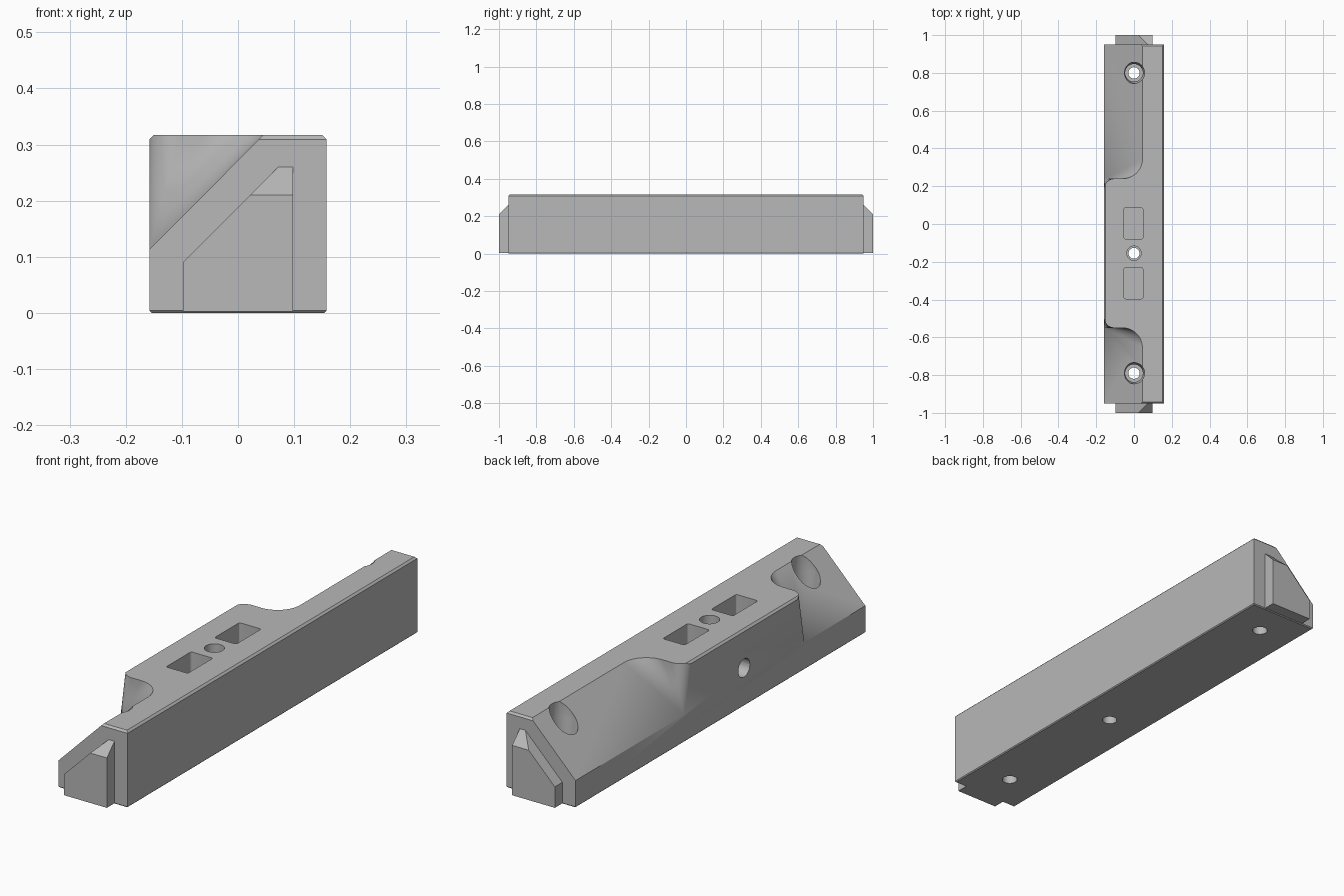
import bpy, bmesh, math
from mathutils import Vector

cube = bpy.data.objects.get("Cube")
if cube:
    bpy.data.objects.remove(cube, do_unlink=True)

HALF_W, HALF_L, TOP = 0.158, 0.95, 0.317
MID_Y = -0.155          # centre of the raised block
SLOPE_Z = 0.113         # lower edge of the 45 degree slope

grey = bpy.data.materials.new("plain_grey")
grey.use_nodes = True
grey.diffuse_color = (0.48, 0.48, 0.48, 1)
grey.node_tree.nodes["Principled BSDF"].inputs["Base Color"].default_value = (0.48, 0.48, 0.48, 1)


def make_object(name, bm):
    bmesh.ops.recalc_face_normals(bm, faces=bm.faces)
    mesh = bpy.data.meshes.new(name)
    bm.to_mesh(mesh)
    bm.free()
    mesh.materials.append(grey)
    obj = bpy.data.objects.new(name, mesh)
    bpy.context.collection.objects.link(obj)
    return obj


def box(lo, hi):
    bm = bmesh.new()
    bmesh.ops.create_cube(bm, size=1)
    for v in bm.verts:
        v.co = [a + (c + 0.5) * (b - a) for a, b, c in zip(lo, hi, v.co)]
    return bm


def bevel_edges(bm, rule, width, segments=1):
    edges = [e for e in bm.edges if rule(e.verts[0].co, e.verts[1].co)]
    bmesh.ops.bevel(bm, geom=edges, offset=width, segments=segments, profile=0.5, affect='EDGES')


def lathe(profile, centre, steps=40):
    """Closed round cutter from (radius, height) pairs."""
    bm = bmesh.new()
    rings = []
    for r, z in profile:
        rings.append([bm.verts.new((centre[0] + r * math.cos(math.tau * i / steps),
                                    centre[1] + r * math.sin(math.tau * i / steps), z))
                      for i in range(steps)])
    for a, b in zip(rings, rings[1:]):
        for i in range(steps):
            j = (i + 1) % steps
            bm.faces.new((a[i], a[j], b[j], b[i]))
    bm.faces.new(rings[0])
    bm.faces.new(rings[-1])
    return bm


def slope_cutter(flip):
    """Removes the sloped shoulder, ending in a fan from one low point to an S curve."""
    apex = Vector((-HALF_W, 0.24, SLOPE_Z))
    n, r1, r2 = 14, 0.055, 0.105
    turns = [math.pi / 2 * i / n for i in range(n + 1)]
    curve = [(-HALF_W + r1 - r1 * math.cos(t), 0.24 - r1 + r1 * math.sin(t)) for t in turns]
    curve += [(-0.06 + r2 * math.sin(t), 0.24 + r2 - r2 * math.cos(t)) for t in turns]
    rim = [apex + 1.3 * (Vector((x, y, TOP)) - apex) for x, y in curve]
    top_z = rim[0].z
    end_top = Vector((rim[-1].x, 1.2, top_z))
    end_low = Vector((-HALF_W, 1.2, SLOPE_Z))
    out = -0.3
    bm = bmesh.new()

    def vert(p):
        y = 2 * MID_Y - p[1] if flip else p[1]
        return bm.verts.new((p[0], y, p[2]))

    a, et, el = vert(apex), vert(end_top), vert(end_low)
    c = [vert(p) for p in rim]
    a2, c2 = vert((out, apex.y, SLOPE_Z)), vert((out, rim[0].y, top_z))
    el2, et2 = vert((out, 1.2, SLOPE_Z)), vert((out, 1.2, top_z))
    for p, q in zip(c, c[1:]):
        bm.faces.new((a, p, q))
    for face in ((a, c[-1], et, el), (el2, el, et, et2), (a2, a, el, el2),
                 (a2, el2, et2, c2), (a, a2, c2, c[0]), [c2] + c + [et, et2]):
        bm.faces.new(face)
    return bm


def cut(target, bm):
    cutter = make_object("cutter", bm)
    cutter.hide_render = True
    mod = target.modifiers.new("cut", 'BOOLEAN')
    mod.operation = 'DIFFERENCE'
    mod.solver = 'EXACT'
    mod.object = cutter
    bpy.context.view_layer.objects.active = target
    bpy.ops.object.modifier_apply(modifier=mod.name)
    bpy.data.objects.remove(cutter, do_unlink=True)


# Main bar with chamfered top and bottom rims
bm = box((-HALF_W, -HALF_L, 0), (HALF_W, HALF_L, TOP))
bevel_edges(bm, lambda p, q: min(p.z, q.z) > TOP - 0.001, 0.008)
bevel_edges(bm, lambda p, q: max(p.z, q.z) < 0.001, 0.004)
body = make_object("main_bar", bm)

# Sloped shoulders at both ends
for flip in (False, True):
    cut(body, slope_cutter(flip))

# Counterbored screw holes at the ends
for y in (0.8, -0.79):
    cut(body, lathe([(0.03, -0.1), (0.03, 0.1), (0.047, 0.1), (0.047, 0.2),
                     (0.056, 0.25), (0.056, 0.5)], (0, y)))

# Central hole, and the cross hole that meets it from the side
cut(body, lathe([(0.029, -0.1), (0.029, 0.1), (0.038, 0.1), (0.038, 0.5)], (0, MID_Y)))
bm = lathe([(0.038, 0), (0.038, 0.3)], (0, 0))
for v in bm.verts:
    v.co = (-v.co.z, MID_Y + v.co.y, TOP / 2 + v.co.x)
cut(body, bm)

# Two rectangular pockets
for y in (0.003, -0.314):
    bm = box((-0.053, y - 0.082, 0.15), (0.047, y + 0.082, 0.5))
    bevel_edges(bm, lambda p, q: abs(p.z - q.z) > 0.1, 0.008, 3)
    cut(body, bm)

# Wedge-topped tongues on both ends
for name, side in (("front_tongue", -1), ("back_tongue", 1)):
    bm = bmesh.new()
    inner = [(-0.098, 0.003), (0.098, 0.003), (0.098, 0.26), (0.072, 0.26), (-0.098, 0.09)]
    outer = [(-0.098, 0.003), (0.098, 0.003), (0.098, 0.21), (0.022, 0.21), (-0.098, 0.09)]
    for y, outline in ((HALF_L, inner), (1.0, outer)):
        for x, z in outline:
            bm.verts.new((x, side * y, z))
    bmesh.ops.convex_hull(bm, input=bm.verts)
    bmesh.ops.dissolve_limit(bm, angle_limit=0.01, verts=bm.verts, edges=bm.edges)
    make_object(name, bm)

# Smooth the round walls, keep the edges sharp
bpy.ops.object.select_all(action='DESELECT')
body.select_set(True)
bpy.context.view_layer.objects.active = body
bpy.ops.object.shade_smooth_by_angle(angle=math.radians(20))
